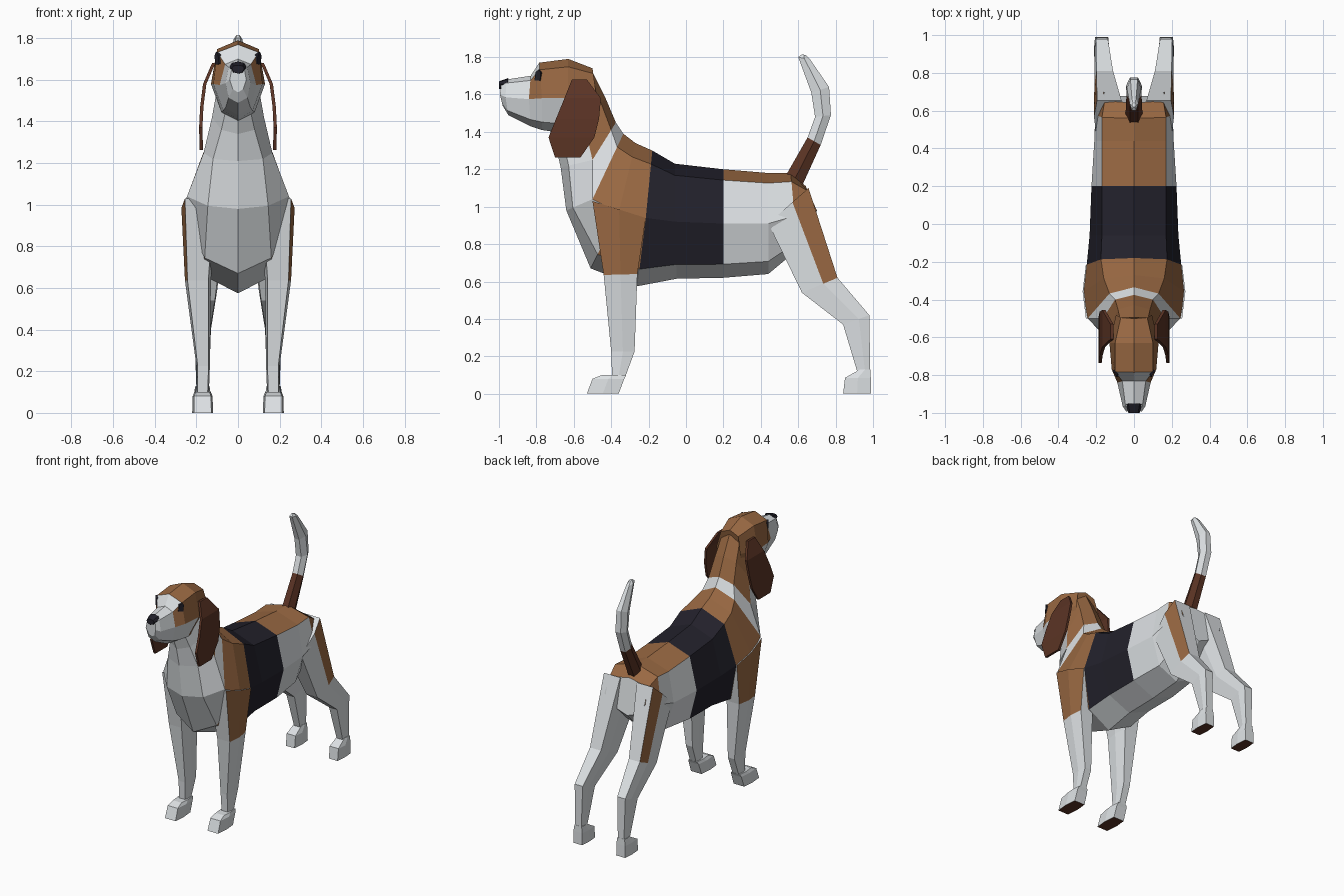
import bpy, bmesh, math
from mathutils import Vector as V

if "Cube" in bpy.data.objects:
    bpy.data.objects.remove(bpy.data.objects["Cube"])

# Flat colours
MATS = []
for name, col in [("white fur", (0.72, 0.75, 0.77)), ("tan fur", (0.32, 0.14, 0.055)),
                  ("black fur", (0.016, 0.015, 0.024)), ("dark brown", (0.105, 0.034, 0.018))]:
    m = bpy.data.materials.new(name)
    m.diffuse_color = (*col, 1)
    m.use_nodes = True
    m.node_tree.nodes["Principled BSDF"].inputs["Base Color"].default_value = m.diffuse_color
    MATS.append(m)
CODE = {"W": 0, "T": 1, "K": 2, "B": 3}


def loft(name, rings, colour, start="W", end="W"):
    """Skin closed rings of points; colour(i, k) gives the letter for strip i, side k."""
    bm = bmesh.new()
    vs = [[bm.verts.new(p) for p in r] for r in rings]
    n = len(rings[0])
    for i in range(len(rings) - 1):
        for k in range(n):
            j = (k + 1) % n
            f = bm.faces.new((vs[i][k], vs[i][j], vs[i + 1][j], vs[i + 1][k]))
            f.material_index = CODE[colour(i, k)]
    bm.faces.new(vs[0]).material_index = CODE[start]
    bm.faces.new(vs[-1]).material_index = CODE[end]
    bmesh.ops.recalc_face_normals(bm, faces=bm.faces)
    me = bpy.data.meshes.new(name)
    bm.to_mesh(me)
    bm.free()
    for m in MATS:
        me.materials.append(m)
    ob = bpy.data.objects.new(name, me)
    bpy.context.collection.objects.link(ob)
    return ob


def torso_ring(ty, tz, my, mx, mz, by, bz, wu, wl):
    """Eight-sided symmetric ring from top, middle and bottom points."""
    top, mid, bot = V((0, ty, tz)), V((mx, my, mz)), V((0, by, bz))
    up = top.lerp(mid, 0.2)
    up.x = wu
    low = mid.lerp(bot, 0.75)
    low.x = wl
    half = [top, up, mid, low, bot]
    return half + [V((-p.x, p.y, p.z)) for p in half[3:0:-1]]


def limb_ring(side, mid, bulge, yf, zf, yb, zb, xi, xo):
    """Six-sided ring: front, middle and back points outside, then inside."""
    ym, zm = yf + (yb - yf) * mid, zf + (zb - zf) * mid
    b = (xo - xi) * bulge
    pts = [(xo - b, yf, zf), (xo, ym, zm), (xo - b, yb, zb),
           (xi + b, yb, zb), (xi, ym, zm), (xi + b, yf, zf)]
    return [V((side * x, y, z)) for x, y, z in pts]


def striped(rows):
    return lambda i, k: rows[i][k if k < 4 else 7 - k]


# Neck and torso, from behind the skull to the rump
body = [(-.50, 1.72, -.58, .10, 1.56, -.73, 1.41, .07, .06),
        (-.43, 1.58, -.54, .125, 1.42, -.70, 1.34, .085, .08),
        (-.375, 1.45, -.50, .165, 1.25, -.67, 1.21, .10, .12),
        (-.335, 1.39, -.50, .245, 1.04, -.64, .98, .13, .145),
        (-.27, 1.34, -.36, .27, .97, -.51, .67, .16, .16),
        (-.18, 1.30, -.215, .25, .94, -.26, .575, .175, .18),
        (-.06, 1.23, -.06, .235, .92, -.05, .615, .17, .17),
        (.20, 1.20, .20, .225, .91, .20, .62, .17, .17),
        (.44, 1.18, .44, .21, .91, .44, .64, .17, .15),
        (.56, 1.18, .58, .205, .95, .56, .74, .17, .13),
        (.64, 1.11, .70, .16, .98, .67, .85, .155, .08)]
loft("neck_and_torso", [torso_ring(*r) for r in body],
     striped(["TTWW", "TTWW", "WWWW", "TTWW", "TTTW", "KKKW", "KKKW",
              "TWWW", "TWWW", "TTWW"]))

# Head
head = [(-.50, 1.74, -.48, .095, 1.60, -.56, 1.43, .07, .07),
        (-.63, 1.79, -.63, .13, 1.58, -.70, 1.40, .10, .08),
        (-.785, 1.77, -.77, .118, 1.58, -.77, 1.41, .10, .07),
        (-.83, 1.70, -.84, .088, 1.575, -.83, 1.43, .062, .06),
        (-.96, 1.68, -.965, .06, 1.585, -.95, 1.49, .045, .045),
        (-.985, 1.665, -.995, .04, 1.60, -.98, 1.54, .03, .025)]
loft("head", [torso_ring(*r) for r in head],
     striped(["TTTW", "TTWW", "WTWW", "WWWW", "WWWW"]), start="T")

# Nose
nose = [(-.95, 1.688, -.955, .045, 1.655, -.95, 1.63, .03, .03),
        (-1.0, 1.67, -1.0, .03, 1.655, -1.0, 1.63, .022, .02)]
loft("nose", [torso_ring(*r) for r in nose], lambda i, k: "K", "K", "K")

# Tail, brown at the base
tail = [(.53, 1.16, .62, 1.11, -.045, .045), (.65, 1.37, .72, 1.33, -.04, .04),
        (.69, 1.48, .775, 1.49, -.042, .042), (.67, 1.61, .765, 1.64, -.038, .038),
        (.60, 1.80, .665, 1.785, -.022, .022), (.62, 1.815, .64, 1.81, -.01, .01)]
loft("tail", [limb_ring(1, .5, .25, *r) for r in tail],
     lambda i, k: "B" if i == 0 else "W")

front_leg = [(-.50, 1.03, -.215, .94, .10, .272), (-.44, .635, -.26, .64, .13, .255),
             (-.40, .225, -.275, .225, .135, .20), (-.395, .09, -.325, .09, .14, .20)]
front_paw = [(-.53, 0, -.36, 0, .12, .22), (-.50, .08, -.33, .08, .122, .218),
             (-.45, .10, -.32, .10, .13, .21)]
hind_leg = [(.44, .91, .655, 1.10, .05, .212), (.62, .54, .81, .62, .10, .21),
            (.84, .37, .98, .42, .13, .21), (.915, .12, .985, .12, .14, .20)]
hind_paw = [(.84, 0, .99, 0, .13, .213), (.85, .085, .988, .085, .13, .213),
            (.93, .13, .986, .13, .137, .205)]
ear = [(-.61, -.53, 1.68, .125), (-.65, -.455, 1.58, .168), (-.695, -.465, 1.47, .182),
       (-.735, -.49, 1.37, .187), (-.70, -.565, 1.262, .184)]

for side, tag in ((1, "left"), (-1, "right")):
    # Legs, with tan on the outer upper faces
    loft("front_leg_" + tag, [limb_ring(side, .5, .1, *r) for r in front_leg],
         lambda i, k: "T" if i == 0 and k < 2 else "W")
    loft("hind_leg_" + tag, [limb_ring(side, .6, .1, *r) for r in hind_leg],
         lambda i, k: "T" if i == 0 and k == 1 else "W")
    # Paws with brown soles
    for nm, rows in (("front_paw_", front_paw), ("hind_paw_", hind_paw)):
        loft(nm + tag, [limb_ring(side, .5, .08, *r) for r in rows],
             lambda i, k: "W", start="B")
    # Hanging ears
    rings = [[V((side * (x + o), y, z)) for y, o in ((yf, 0), (yb, 0), (yb, -.016), (yf, -.016))]
             for yf, yb, z, x in ear]
    loft("ear_" + tag, rings, lambda i, k: "B", "B", "B")
    # Eyes, thin plates set into the brow
    a = math.radians(-32)
    ux, uy = V((math.cos(a), math.sin(a), 0)), V((-math.sin(a), math.cos(a), 0))
    rings = []
    for o in (-.012, .007):
        pts = [V((.096, -.79, 1.70)) + ux * o + uy * s * .02 + V((0, 0, t * .034))
               for s, t in ((-1, -.7), (-.6, .6), (.4, 1), (1, .5), (.8, -.8))]
        rings.append([V((side * p.x, p.y, p.z)) for p in pts])
    loft("eye_" + tag, rings, lambda i, k: "K", "K", "K")
